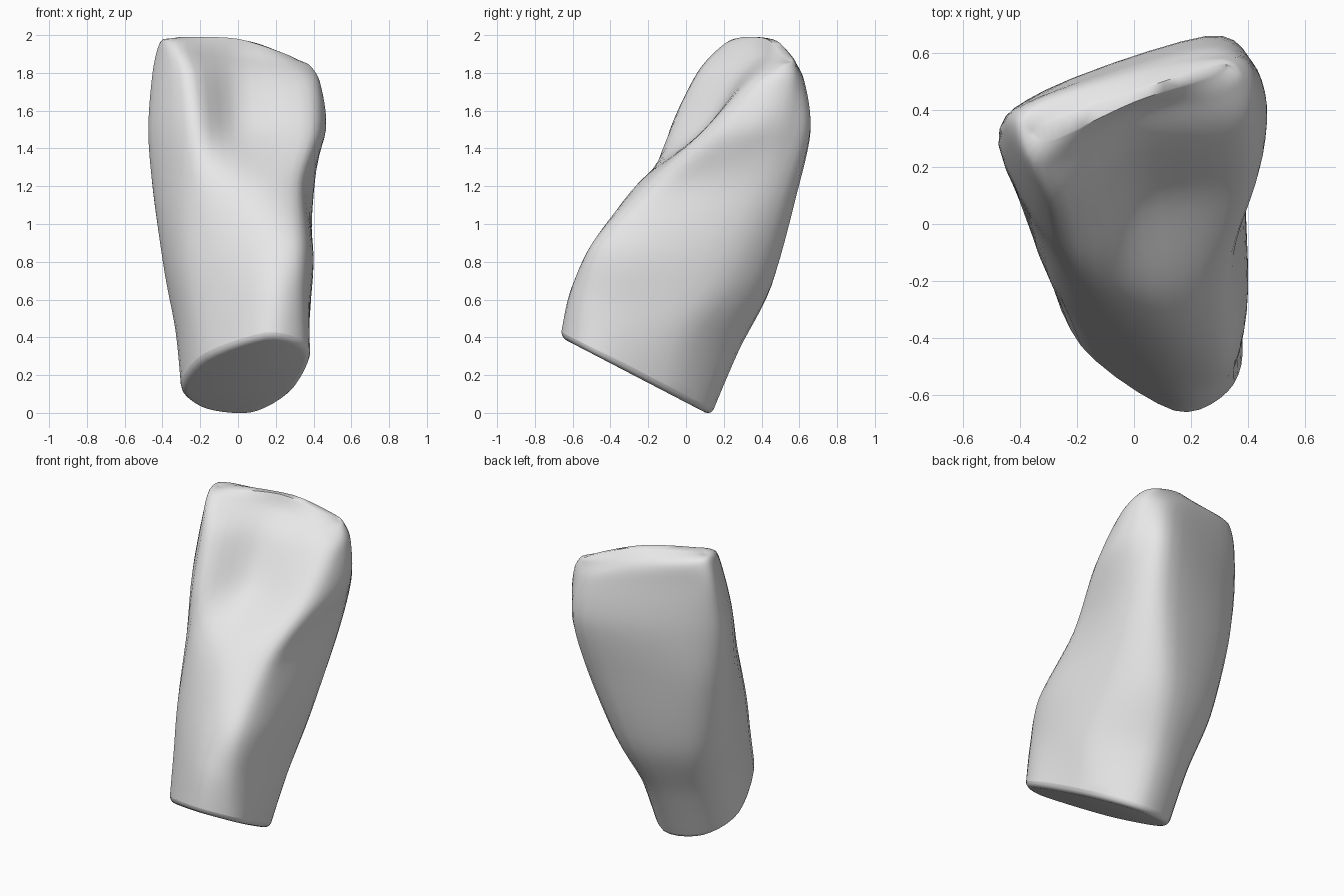
import bpy
import bmesh
from mathutils import Vector

default_cube = bpy.data.objects.get("Cube")
if default_cube:
    bpy.data.objects.remove(default_cube, do_unlink=True)

RING_STEPS = 5      # points between two outline corners
LOFT_STEPS = 6      # rings between two sections


def flat_material(name, colour):
    material = bpy.data.materials.new(name)
    material.use_nodes = True
    material.diffuse_color = colour
    shader = next(n for n in material.node_tree.nodes if n.type == 'BSDF_PRINCIPLED')
    shader.inputs["Base Color"].default_value = colour
    return material


def section(height, tilt_x, tilt_y, *outline):
    """Outline corners placed on a tilted plane, counter-clockwise from the left."""
    return [Vector((x, y, height + tilt_x * x + tilt_y * y)) for x, y in outline]


def crest_point(p):
    """Pull a point of the biting edge up and in towards the crest line."""
    crest = Vector((p.x * 0.82, 0.44 + 0.33 * p.x, p.z))
    return p.lerp(crest, 0.75) + Vector((0, 0, 0.08 - 0.4 * p.x ** 2))


def spline(points, steps, closed, tension=0.45):
    """Smooth curve passing through all the points."""
    count = len(points)

    def point(index):
        return points[index % count] if closed else points[max(0, min(count - 1, index))]

    curve = []
    for i in range(count if closed else count - 1):
        start, end = point(i), point(i + 1)
        leave = (end - point(i - 1)) * tension
        arrive = (point(i + 2) - start) * tension
        for step in range(steps):
            t = step / steps
            blend = t * t * (3 - 2 * t)
            curve.append(start.lerp(end, blend)
                         + leave * (t * (1 - t) ** 2)
                         - arrive * (t * t * (1 - t)))
    if not closed:
        curve.append(points[-1].copy())
    return curve


# Sections from the cut root to the biting edge
root_end = section(0.055, 0, -0.52,
                   (-0.3, -0.12), (-0.18, -0.44), (0.14, -0.66), (0.33, -0.59),
                   (0.38, -0.42), (0.27, -0.07), (0.07, 0.125), (-0.18, 0.08))
root = section(0.43, 0, -0.36,
               (-0.33, 0), (-0.22, -0.34), (0.14, -0.6), (0.33, -0.55),
               (0.38, -0.33), (0.34, 0.01), (0.08, 0.27), (-0.22, 0.21))
neck = section(0.78, 0, -0.24,
               (-0.39, 0.12), (-0.26, -0.24), (0.1, -0.47), (0.33, -0.47),
               (0.4, -0.22), (0.35, 0.22), (0.13, 0.45), (-0.28, 0.35))
heel = section(1.2, 0, -0.08,
               (-0.45, 0.22), (-0.25, -0.15), (0.06, -0.25), (0.31, -0.18),
               (0.37, 0.03), (0.395, 0.41), (0.23, 0.585), (-0.32, 0.435))
hollow = section(1.5, 0, 0,
                 (-0.475, 0.28), (-0.24, -0.085), (0.02, 0.09), (0.38, 0.11),
                 (0.465, 0.34), (0.42, 0.55), (0.26, 0.66), (-0.31, 0.47))
blade = section(1.78, -0.08, 0,
                (-0.45, 0.33), (-0.27, 0.06), (0, 0.27), (0.36, 0.33),
                (0.435, 0.45), (0.39, 0.58), (0.2, 0.62), (-0.33, 0.45))
edge = section(1.9, -0.16, 0,
               (-0.41, 0.35), (-0.32, 0.2), (0, 0.39), (0.28, 0.44),
               (0.38, 0.51), (0.32, 0.58), (0.06, 0.55), (-0.31, 0.44))
crest = [crest_point(p) for p in edge]

# Smooth each outline, then run smooth rails through matching points
outlines = [spline(s, RING_STEPS, True)
            for s in (root_end, root, neck, heel, hollow, blade, edge, crest)]
rails = [spline(list(rail), LOFT_STEPS, False) for rail in zip(*outlines)]

# Skin the rings
bm = bmesh.new()
grid = [[bm.verts.new(p) for p in ring] for ring in zip(*rails)]
for low, high in zip(grid, grid[1:]):
    for j in range(len(low)):
        k = (j + 1) % len(low)
        bm.faces.new((low[j], low[k], high[k], high[j]))
root_cap = bm.faces.new(list(reversed(grid[0])))
top_cap = bm.faces.new(grid[-1])
bmesh.ops.triangulate(bm, faces=[top_cap])

# Soften the rim of the cut root
bmesh.ops.bevel(bm, geom=list(root_cap.edges), offset=0.035, segments=3,
                profile=0.5, affect='EDGES')
bmesh.ops.recalc_face_normals(bm, faces=bm.faces)

mesh = bpy.data.meshes.new("tooth")
bm.to_mesh(mesh)
bm.free()
mesh.materials.append(flat_material("light grey", (0.8, 0.8, 0.8, 1)))
tooth = bpy.data.objects.new("tooth", mesh)
bpy.context.collection.objects.link(tooth)

bpy.context.view_layer.objects.active = tooth
tooth.select_set(True)
bpy.ops.object.shade_smooth_by_angle(angle=0.9)
